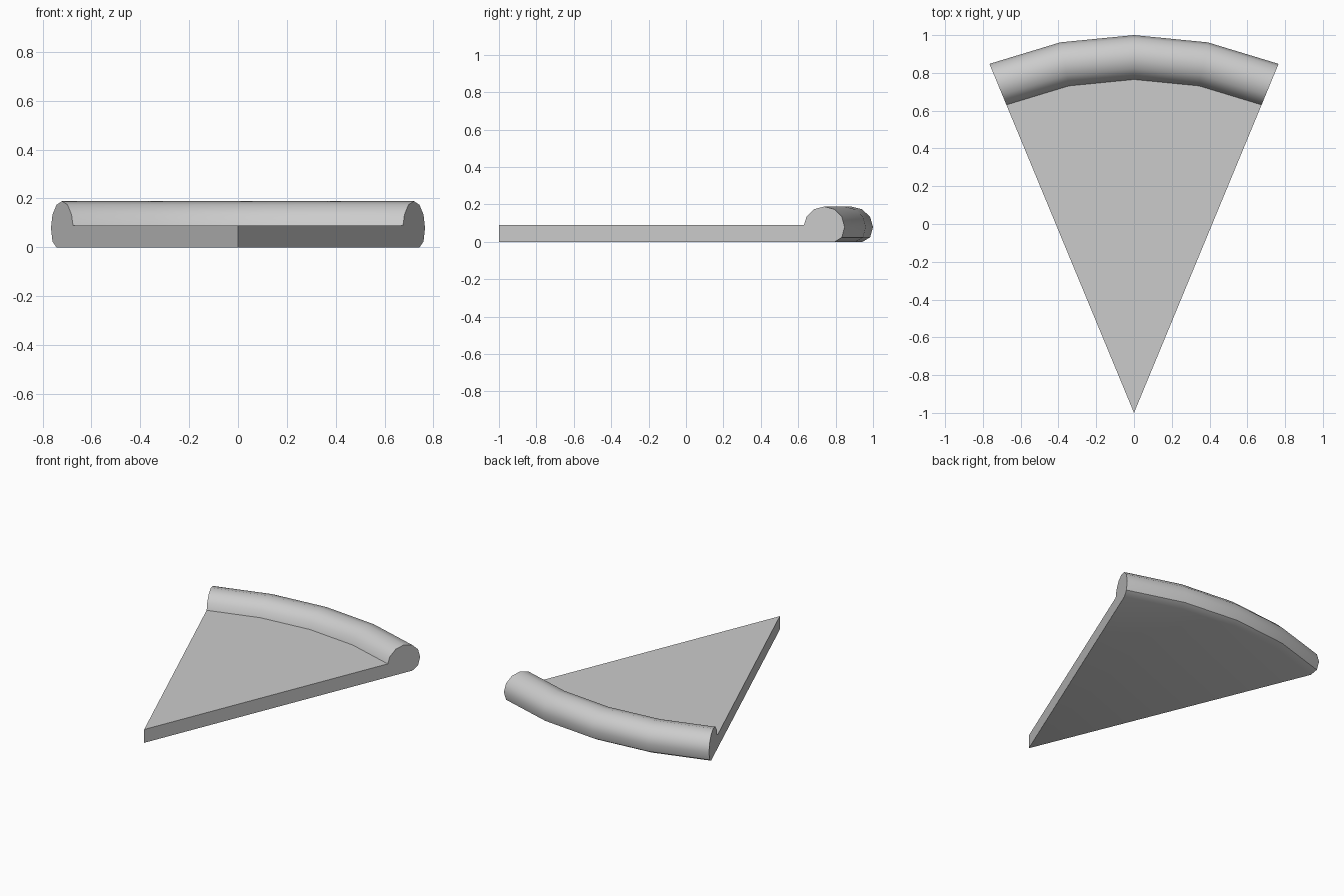
import bpy, bmesh
from math import sin, cos, radians

if "Cube" in bpy.data.objects:
    bpy.data.objects.remove(bpy.data.objects["Cube"])

# Slice geometry: a 45 degree wedge of radius 2 with its tip at y = -1
TIP_Y = -1.0
STEPS = 4
BASE_TOP = 0.09
CRUST_R, CRUST_Z = 1.882, 0.079
CRUST_W, CRUST_H = 0.118, 0.110

# Radial cross-section: flat base, 12-sided crust roll, flat top
profile = [(0, 0), (1.943, 0)]
for a in range(-30, 151, 30):
    profile.append((CRUST_R + CRUST_W * cos(radians(a)),
                    CRUST_Z + CRUST_H * sin(radians(a))))
profile += [(1.765, BASE_TOP), (0, BASE_TOP)]

bm = bmesh.new()
rings = []
for i in range(STEPS + 1):
    t = radians(-22.5 + 45 * i / STEPS)
    rings.append([bm.verts.new((r * sin(t), TIP_Y + r * cos(t), z))
                  for r, z in profile])

# Base, crust and top surfaces swept around the tip
for a, b in zip(rings, rings[1:]):
    for j in range(len(profile) - 1):
        bm.faces.new((a[j], a[j + 1], b[j + 1], b[j]))

# Cut sides of the slice
bm.faces.new(rings[0])
bm.faces.new(rings[-1][::-1])

# Weld the tip
bmesh.ops.remove_doubles(bm, verts=bm.verts, dist=1e-4)
bmesh.ops.recalc_face_normals(bm, faces=bm.faces)

mesh = bpy.data.meshes.new("pizza_slice")
bm.to_mesh(mesh)
bm.free()
obj = bpy.data.objects.new("pizza_slice", mesh)
bpy.context.collection.objects.link(obj)
bpy.context.view_layer.objects.active = obj
obj.select_set(True)
bpy.ops.object.shade_smooth_by_angle(angle=radians(40))
